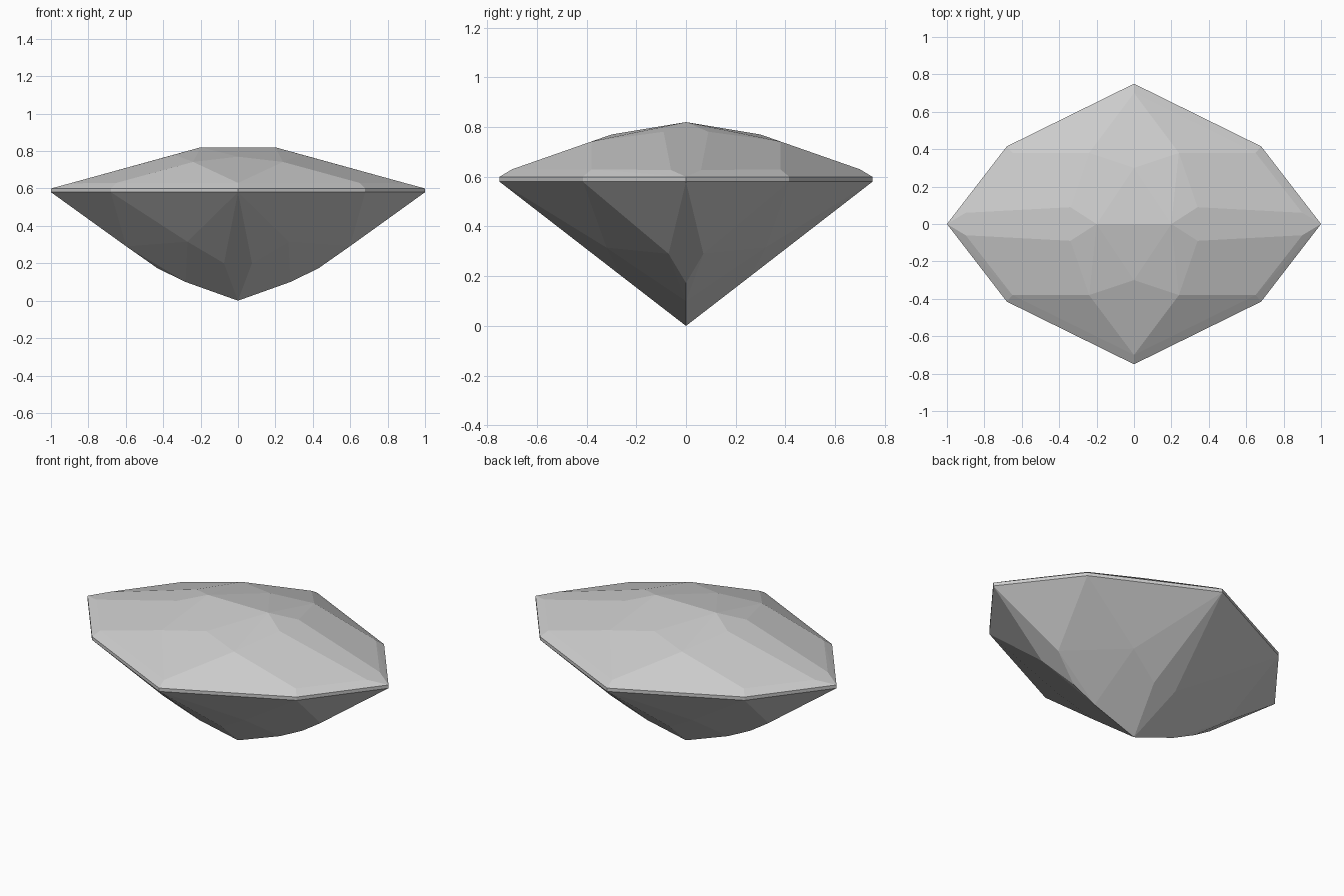
import bpy, bmesh, math

cube = bpy.data.objects.get("Cube")
if cube:
    bpy.data.objects.remove(cube, do_unlink=True)

# Stone colour
stone = bpy.data.materials.new("pale grey stone")
stone.use_nodes = True
colour = (0.6, 0.6, 0.6, 1)
stone.diffuse_color = colour
stone.node_tree.nodes["Principled BSDF"].inputs["Base Color"].default_value = colour

# Facet corners in one quarter of the stone, mirrored in x and y
outline = [(1, 0), (0.68, 0.415), (0, 0.75)]
girdle = [(x, y, z) for x, y in outline for z in (0.58, 0.60)]
crown = [
    (0.20, 0, 0.82),        # table ridge
    (0, 0.30, 0.77),        # front star tip
    (0.34, 0.09, 0.781),    # end facet shoulder
    (0.24, 0.38, 0.742),    # front facet shoulder
    (0.90, 0.06, 0.627),    # lower rim of crown
    (0.65, 0.38, 0.63),
    (0, 0.70, 0.63),
]
pavilion = [
    (0, 0, 0),              # culet
    (0.28, 0, 0.10),        # keel
    (0.43, 0, 0.173),
    (0.075, 0.259, 0.20),   # front facet sides
    (0.27, 0.32, 0.315),    # corner facet sides
    (0.597, 0.07, 0.29),    # end facet sides
]

# Cut stone: convex body spanned by the corners
points = {(sx * x, sy * y, z) for x, y, z in girdle + crown + pavilion
          for sx in (1, -1) for sy in (1, -1)}
bm = bmesh.new()
for p in sorted(points):
    bm.verts.new(p)
bmesh.ops.convex_hull(bm, input=bm.verts[:])
bmesh.ops.dissolve_limit(bm, angle_limit=math.radians(1.5),
                         verts=bm.verts[:], edges=bm.edges[:])
bmesh.ops.recalc_face_normals(bm, faces=bm.faces[:])

mesh = bpy.data.meshes.new("gemstone")
bm.to_mesh(mesh)
bm.free()
mesh.materials.append(stone)
gem = bpy.data.objects.new("gemstone", mesh)
bpy.context.collection.objects.link(gem)
